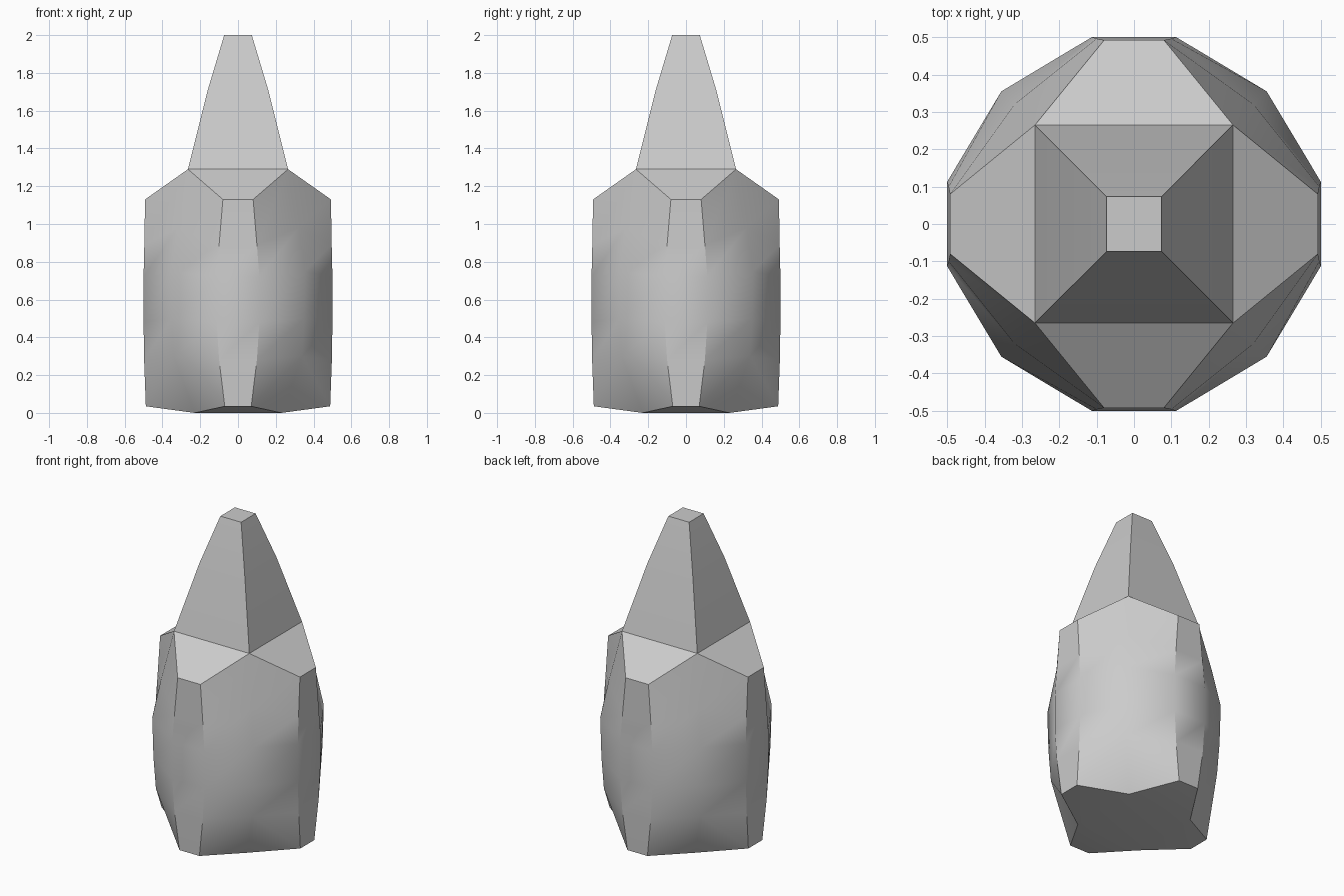
import bpy, bmesh, math

old = bpy.data.objects.get("Cube")
if old:
    bpy.data.objects.remove(old)

grey = bpy.data.materials.new("stone grey")
grey.use_nodes = True
colour = (0.6, 0.6, 0.6, 1)
grey.diffuse_color = colour
grey.node_tree.nodes["Principled BSDF"].inputs["Base Color"].default_value = colour


def turned(x, y, z):
    """The four quarter turns of a point about the z axis."""
    return [(x, y, z), (-y, x, z), (-x, -y, z), (y, -x, z)]


def finish(bm, name):
    bmesh.ops.recalc_face_normals(bm, faces=bm.faces)
    mesh = bpy.data.meshes.new(name)
    bm.to_mesh(mesh)
    bm.free()
    mesh.materials.append(grey)
    obj = bpy.data.objects.new(name, mesh)
    bpy.context.collection.objects.link(obj)
    bpy.ops.object.select_all(action="DESELECT")
    obj.select_set(True)
    bpy.context.view_layer.objects.active = obj
    bpy.ops.object.shade_smooth_by_angle(angle=math.radians(32))


# Body rings: panel half width, panel distance, panel z, corner x and y, corner z
body_rings = [
    (0.07, 0.488, 0.035, 0.23, 0.0),
    (0.10, 0.497, 0.28, 0.34, 0.30),
    (0.113, 0.5, 0.48, 0.35, 0.50),
    (0.113, 0.5, 0.72, 0.355, 0.75),
    (0.10, 0.496, 0.89, 0.32, 0.98),
    (0.08, 0.492, 1.13, 0.265, 1.29),
]
bm = bmesh.new()
rings = []
for half, out, pz, c, cz in body_rings:
    starts = turned(out, -half, pz)
    ends = turned(out, half, pz)
    corners = turned(c, c, cz)
    rings.append([bm.verts.new(p) for trio in zip(starts, ends, corners) for p in trio])

for level, (low, high) in enumerate(zip(rings, rings[1:])):
    for i in range(12):
        j = (i + 1) % 12
        if level == 0 and i % 3 == 1:      # notch under each corner
            bm.faces.new((low[i], low[j], high[j]))
            bm.faces.new((low[i], high[j], high[i]))
        elif level == 0 and i % 3 == 2:
            bm.faces.new((low[i], low[j], high[i]))
            bm.faces.new((low[j], high[j], high[i]))
        else:
            bm.faces.new((low[i], low[j], high[j], high[i]))

# Shoulder slopes and base slopes between neighbouring corners
for ring in (rings[0], rings[-1]):
    for i in range(0, 12, 3):
        bm.faces.new((ring[i - 1], ring[i], ring[i + 1], ring[i + 2]))
bm.faces.new([rings[0][i] for i in (2, 5, 8, 11)])
finish(bm, "body")

# Tapered square spire
bm = bmesh.new()
rings = [[bm.verts.new(p) for p in turned(h, h, z)]
         for h, z in ((0.265, 1.29), (0.16, 1.71), (0.073, 2.0))]
for low, high in zip(rings, rings[1:]):
    for i in range(4):
        j = (i + 1) % 4
        bm.faces.new((low[i], low[j], high[j], high[i]))
bm.faces.new(rings[-1])
finish(bm, "spire")
